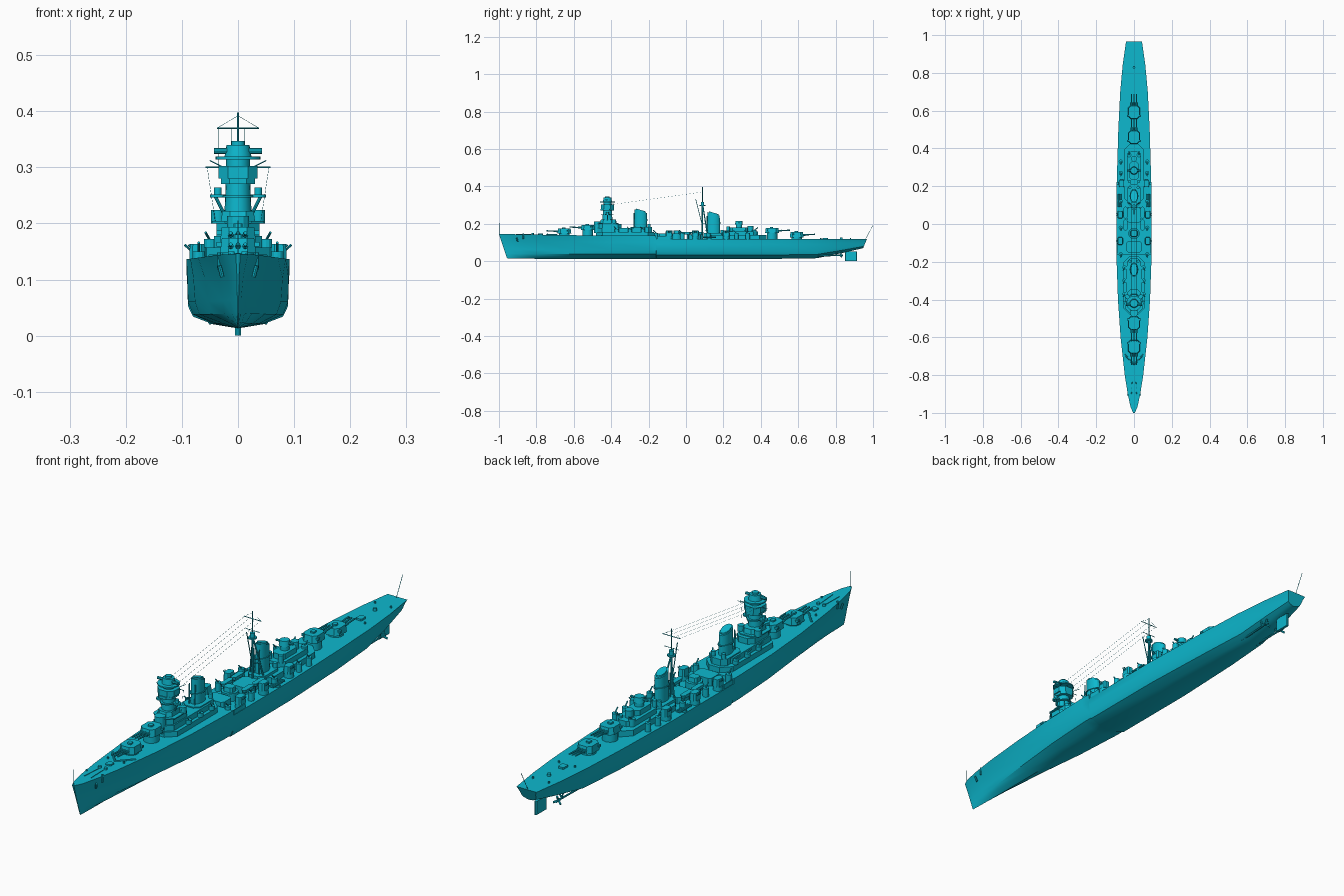
import bpy
import bmesh
import math
from mathutils import Vector

if "Cube" in bpy.data.objects:
    bpy.data.objects.remove(bpy.data.objects["Cube"])

TEAL = (0.004, 0.48, 0.62, 1.0)
paint = bpy.data.materials.new("teal_paint")
paint.use_nodes = True
paint.diffuse_color = TEAL
paint.node_tree.nodes["Principled BSDF"].inputs["Base Color"].default_value = TEAL

FORE, AFT = 0.137, 0.118      # heights of the forecastle deck and the main deck
SIDES = (("left", 1), ("right", -1))
parts = []


def finish(name, mesh_builder):
    """Turn a bmesh into a painted object."""
    bmesh.ops.recalc_face_normals(mesh_builder, faces=mesh_builder.faces)
    mesh = bpy.data.meshes.new(name)
    mesh_builder.to_mesh(mesh)
    mesh_builder.free()
    mesh.materials.append(paint)
    part = bpy.data.objects.new(name, mesh)
    bpy.context.collection.objects.link(part)
    parts.append(part)
    return part


def loft(name, rings):
    """Skin a list of closed rings and cap both ends."""
    bm = bmesh.new()
    loops = [[bm.verts.new(point) for point in ring] for ring in rings]
    count = len(loops[0])
    for lower, upper in zip(loops, loops[1:]):
        for i in range(count):
            j = (i + 1) % count
            bm.faces.new((lower[i], lower[j], upper[j], upper[i]))
    bm.faces.new(loops[0])
    bm.faces.new(loops[-1])
    return finish(name, bm)


def house(name, front, back, half, bottom, top, x=0, cut=0.3, taper=1.0):
    """Deckhouse with chamfered corners."""
    middle, reach = (front + back) / 2, (back - front) / 2
    chamfer = cut * min(half, reach)
    corners = [(half, reach - chamfer), (half - chamfer, reach)]
    quarter = corners + [(-a, b) for a, b in reversed(corners)]
    outline = quarter + [(-a, -b) for a, b in quarter]
    return loft(name, [[(x + a * s, middle + b * s, z) for a, b in outline]
                       for z, s in ((bottom, 1.0), (top, taper))])


def drum(name, y, radius, bottom, top, x=0, stretch=1.0, taper=1.0, slant=0.0, sides=20):
    """Round or oval upright part; slant tilts its top."""
    turn = [math.tau * i / sides for i in range(sides)]
    rings = []
    for z, s, tilt in ((bottom, 1.0, 0), (top, taper, slant)):
        rings.append([(x + radius * s * math.cos(a), y + radius * s * stretch * math.sin(a),
                       z - tilt * radius * stretch * math.sin(a)) for a in turn])
    return loft(name, rings)


def rod(name, start, end, radius, sides=8):
    """Round bar between two points."""
    start, end = Vector(start), Vector(end)
    spin = (end - start).to_track_quat("Z", "Y")
    circle = [spin @ Vector((radius * math.cos(a), radius * math.sin(a), 0))
              for a in (math.tau * i / sides for i in range(sides))]
    return loft(name, [[p + offset for offset in circle] for p in (start, end)])


# Hull: station, deck half width, deck height, keel height, lower fullness, rake
STATIONS = [
    (-1, .004, .146, .016, .3, .043), (-.97, .018, .145, .015, .3, .035),
    (-.9, .033, .144, .014, .4, .02), (-.8, .049, .142, .013, .55, .01),
    (-.6, .071, .139, .013, .75, 0), (-.4, .085, FORE, .013, .9, 0),
    (-.2, .092, FORE, .013, .97, 0), (-.16, .092, FORE, .013, .97, 0),
    (-.158, .092, AFT, .013, .97, 0), (.2, .092, AFT, .013, .97, 0),
    (.5, .083, AFT, .013, .92, 0), (.7, .073, AFT, .016, .85, 0),
    (.84, .06, AFT, .045, .8, 0), (.967, .042, AFT, .07, .75, -.02)]
SECTION = [(1, 1), (.5, .72), (0, .38), (-.1, .2), (-.5, .07)]


def hull_ring(y, half, deck, keel, full, rake):
    port = []
    for swell, level in SECTION:
        if swell >= 0:
            width = half * (full + (1 - full) * swell ** 1.5)
        else:
            width = half * full * (1 + swell)
        port.append((width, y + rake * (1 - level), keel + (deck - keel) * level))
    bottom = [(0, y + rake, keel)]
    return port + bottom + [(-a, b, c) for a, b, c in reversed(port)]


loft("hull", [hull_ring(*station) for station in STATIONS])

# Main gun turrets: each on a barbette, three barrels
for label, y, base, facing in (("first", -.65, FORE, -1), ("second", -.525, FORE + .02, -1),
                               ("third", .46, AFT + .022, 1), ("fourth", .592, AFT, 1)):
    drum(label + "_barbette", y, .028, base - .025, base + .012)
    house(label + "_turret", y - .037, y + .037, .032, base + .01, base + .037,
          cut=.45, taper=.9)
    house(label + "_turret_rangefinder", y - facing * .025, y - facing * .015, .037,
          base + .022, base + .03)
    house(label + "_turret_hood", y - .012, y + .006, .008, base + .036, base + .043)
    for offset in (-.013, 0, .013):
        muzzle = (offset, y + facing * .097, base + .026)
        rod(label + "_gun_barrel", (offset, y + facing * .03, base + .022), muzzle, .0032)
        rod(label + "_gun_sleeve", (offset, y + facing * .03, base + .022),
            (offset, y + facing * .052, base + .0235), .005)

# Forward superstructure
house("forward_deckhouse", -.48, -.17, .056, FORE - .01, .157, cut=.6)
house("forward_upper_house", -.475, -.2, .043, .15, .178, cut=.6)
house("bridge_base", -.465, -.345, .038, .17, .2, cut=.5)
house("bridge_deck", -.47, -.36, .046, .2, .204, cut=.5)
house("bridge_house", -.46, -.37, .031, .2, .222, cut=.5, taper=.9)
drum("conning_tower", -.472, .02, .15, .213, sides=12)

# Tower mast
drum("tower_column", -.42, .025, .2, .285, taper=.85, stretch=1.1)
drum("tower_gallery", -.42, .028, .246, .25, stretch=1.2)
house("tower_lookout", -.455, -.385, .035, .28, .302, cut=.5)
house("tower_lookout_floor", -.458, -.385, .03, .27, .28, cut=.5)
drum("tower_neck", -.42, .021, .3, .316)
drum("tower_top_platform", -.42, .04, .314, .319)
drum("main_director", -.42, .024, .319, .34, taper=.85)
drum("main_director_hood", -.42, .012, .338, .347)
rod("main_rangefinder", (-.043, -.425, .329), (.043, -.425, .329), .0055)
rod("tower_yard", (-.058, -.41, .3), (.058, -.41, .3), .0012)
for label, side in SIDES:
    drum(label + "_tower_sponson", -.42, .014, .246, .252, x=side * .036)
    drum(label + "_searchlight", -.42, .007, .252, .264, x=side * .036)
    rod(label + "_tower_strut", (side * .022, -.42, .212), (side * .04, -.42, .247), .003)
    drum(label + "_bridge_director", -.385, .012, .2, .224, x=side * .036)
    rod(label + "_signal_arm", (side * .03, -.4, .302), (side * .05, -.385, .312), .001)

# Funnels with raked tops, collars and steam pipes
for label, y, base, top in (("forward", -.242, .15, .268), ("after", .148, AFT, .253)):
    house(label + "_funnel_base", y - .055, y + .06, .036, base, base + .032, cut=.5)
    drum(label + "_funnel", y, .021, base, top, stretch=1.65, taper=.93, slant=.28)
    drum(label + "_funnel_collar", y, .023, top - .05, top - .046, stretch=1.65)
    drum(label + "_funnel_cap", y, .016, top - .015, top + .006, stretch=1.6, slant=.3)
    for side_label, side in SIDES:
        rod(label + "_steam_pipe_" + side_label, (side * .012, y - .037, base),
            (side * .012, y - .035, top - .01), .0025)
        drum(label + "_ventilator_" + side_label, y + .045, .008, base + .02, base + .05,
             x=side * .022)

# Midships: catapult drum, deckhouses, boats
house("midships_house", -.15, -.09, .04, AFT, .148)
drum("catapult_drum", -.05, .03, AFT, .148)
house("catapult_head", -.068, -.032, .02, .148, .165, cut=.4, taper=.9)
house("boat_house", .005, .09, .036, AFT, .142)
for label, side in SIDES:
    for y in (-.005, .06):
        house(label + "_boat", y - .03, y + .03, .009, .143, .155, x=side * .045, cut=.9, taper=1.1)
        for end in (-.018, .018):
            rod(label + "_boat_stand", (side * .045, y + end, AFT), (side * .045, y + end, .147), .002)

# Secondary guns on round platforms along both sides
for label, side in SIDES:
    for y in (-.09, .05, .215):
        x = side * (.073 if y < .1 else .066)
        drum(label + "_gun_platform", y, .018, AFT, .134, x=x)
        house(label + "_gun_shield", y - .02, y + .02, .014, .134, .163, x=x, cut=.4, taper=.9)
        for shift in (-.004, .004):
            rod(label + "_secondary_barrel", (x + side * .01, y + shift, .151),
                (x + side * .022, y + shift, .162), .002)
    for y in (-.16, -.02, .12, .27, .33):
        drum(label + "_light_gun_tub", y, .011, AFT, .15, x=side * .07, sides=12)
        rod(label + "_light_gun", (side * .07, y, .15), (side * .07, y - .016, .166), .0025)
    # Torpedo tubes
    drum(label + "_torpedo_mount", .125, .012, AFT, .125, x=side * .078)
    for shift in (-.007, 0, .007):
        rod(label + "_torpedo_tube", (side * .078 + shift, .09, .129),
            (side * .078 + shift, .16, .129), .0036)
    # Bulwark and rail plates at the break of the deck
    house(label + "_bulwark", -.155, -.1, .0015, AFT, .135, x=side * .089, cut=0)
    for y in (-.37, -.3, -.23):
        drum(label + "_forward_light_gun", y, .011, .157, .172, x=side * .05, sides=12)
        rod(label + "_forward_light_barrel", (side * .05, y, .17),
            (side * .058, y - .015, .184), .0022)

# Main mast: pole, tripod, yards, boom
rod("mast_pole", (0, .088, AFT), (0, .088, .315), .004)
rod("mast_topmast", (0, .088, .31), (0, .088, .398), .0017)
drum("mast_platform", .088, .015, .295, .3)
drum("mast_lookout", .088, .009, .3, .317)
rod("mast_yard", (-.037, .088, .37), (.037, .088, .37), .0014)
rod("mast_lower_yard", (-.03, .088, .325), (.03, .088, .325), .0012)
rod("mast_boom", (0, .085, .2), (0, .052, .332), .0018)
for label, side in SIDES:
    rod(label + "_mast_leg", (side * .034, .118, AFT), (0, .09, .298), .003)
    rod(label + "_mast_brace", (side * .018, .103, .2), (0, .088, .2), .002)

# After superstructure with directors
house("after_deckhouse", .1, .43, .052, AFT, .14, cut=.7)
house("after_upper_house", .21, .385, .038, .14, .16, cut=.6)
house("after_control_house", .235, .33, .026, .16, .18, cut=.5)
drum("after_director_stand", .283, .017, .18, .195)
drum("after_director", .283, .021, .195, .216, taper=.85)
rod("after_rangefinder", (-.036, .283, .206), (.036, .283, .206), .0045)
drum("after_lookout", .345, .015, .16, .188)
for label, side in SIDES:
    drum(label + "_after_searchlight", .225, .009, .155, .185, x=side * .024)
    drum(label + "_after_gun_tub", .365, .012, .14, .168, x=side * .026)
    rod(label + "_after_light_gun", (side * .026, .365, .166), (side * .026, .385, .18), .0025)

# Foredeck and quarterdeck fittings
for label, side in SIDES:
    rod(label + "_breakwater", (0, -.745, FORE + .004), (side * .05, -.69, FORE + .004), .004)
    rod(label + "_anchor_chain", (side * .01, -.83, .143), (side * .014, -.91, .145), .0015)
    drum(label + "_capstan", -.82, .006, .138, .15, x=side * .012)
    rod(label + "_anchor", (side * .033, -.905, .125), (side * .028, -.9, .105), .004)
    for y in (-.87, -.74, .72, .88):
        drum(label + "_bollard", y, .0035, AFT, .125 if y > 0 else .148, x=side * .034, sides=8)
house("foredeck_hatch", -.79, -.765, .011, .135, .147)
house("quarterdeck_hatch", .73, .76, .012, AFT, .125)
drum("stern_capstan", .83, .007, AFT, .128)
rod("bow_staff", (0, -.995, .14), (0, -.995, .205), .001)
rod("stern_staff", (0, .96, AFT), (0, .999, .192), .001)

# Rudder, propeller shafts and propellers
house("rudder", .85, .915, .005, 0, .052, cut=.7)
rod("rudder_stock", (0, .875, .04), (0, .875, .08), .005)
for label, side in SIDES:
    rod(label + "_shaft", (side * .032, .66, .026), (side * .036, .825, .032), .0035)
    rod(label + "_shaft_strut", (side * .036, .805, .032), (side * .02, .805, .06), .003)
    rod(label + "_outer_strut", (side * .036, .805, .032), (side * .046, .805, .065), .003)
    rod(label + "_propeller_hub", (side * .036, .815, .032), (side * .036, .84, .032), .005)
    for i in range(3):
        angle = math.tau * i / 3 + math.pi / 2
        tip = (side * .036 + .018 * math.cos(angle), .833, .032 + .018 * math.sin(angle))
        rod(label + "_propeller_blade", (side * .036, .825, .032), tip, .004, sides=6)

# Rigging wires
for label, side in SIDES:
    for spread in (.012, .034):
        rod(label + "_aerial", (side * spread, -.41, .301), (side * spread, .088, .37), .0004, sides=3)
    rod(label + "_halyard", (side * .055, -.41, .3), (side * .04, -.4, .2), .0004, sides=3)
    rod(label + "_yard_lift", (side * .037, .088, .37), (0, .088, .392), .0004, sides=3)

# Smooth rounded surfaces, keep corners crisp
bpy.ops.object.select_all(action="DESELECT")
for part in parts:
    part.select_set(True)
bpy.context.view_layer.objects.active = parts[0]
bpy.ops.object.shade_smooth_by_angle(angle=math.radians(25))
